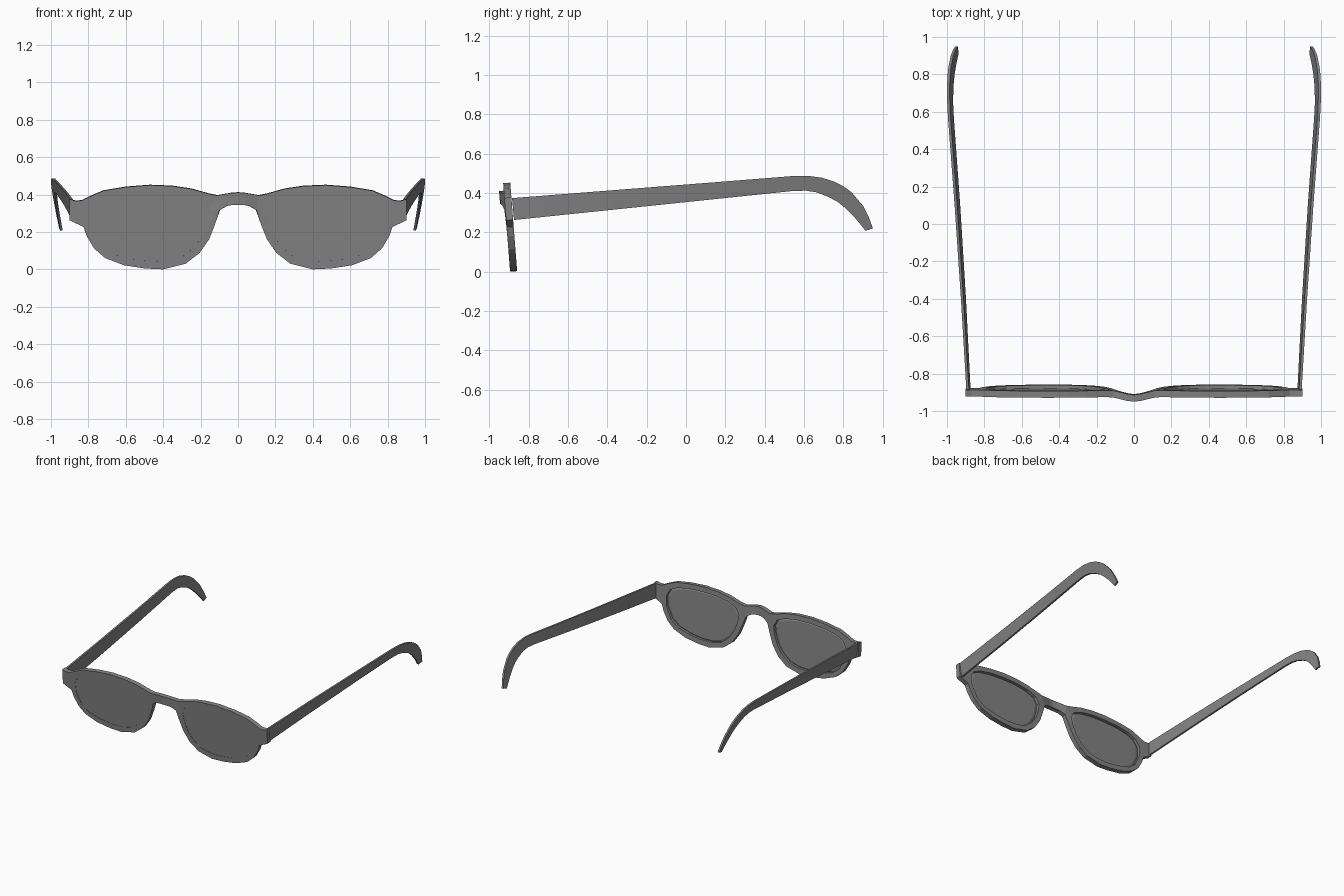
import bpy, bmesh, math

old = bpy.data.objects.get("Cube")
if old:
    bpy.data.objects.remove(old, do_unlink=True)

grey = bpy.data.materials.new("mid grey")
grey.use_nodes = True
COLOUR = (0.23, 0.23, 0.23, 1)
grey.diffuse_color = COLOUR
grey.node_tree.nodes["Principled BSDF"].inputs["Base Color"].default_value = COLOUR


def finish(name, bm):
    """Turn a bmesh into a linked, coloured object."""
    mesh = bpy.data.meshes.new(name)
    bm.to_mesh(mesh)
    bm.free()
    mesh.materials.append(grey)
    ob = bpy.data.objects.new(name, mesh)
    bpy.context.collection.objects.link(ob)
    return ob


def smooth(ob):
    bpy.ops.object.select_all(action='DESELECT')
    ob.select_set(True)
    bpy.context.view_layer.objects.active = ob
    bpy.ops.object.shade_smooth_by_angle(angle=math.radians(30))


def front_y(x, z):
    """Leaning front plane, with the bridge bowed forward."""
    bow = max(0.0, 1 - abs(x) / 0.14)
    return -0.894 - 0.078 * z - 0.024 * bow * bow * (3 - 2 * bow)


# Left half of the rim outline, from the bridge top round to the bridge underside (x, z)
RIM = [(0, .41), (.04, .408), (.075, .402), (.115, .395), (.16, .405), (.25, .43), (.35, .445),
       (.47, .45), (.6, .44), (.72, .42), (.79, .39), (.835, .367), (.87, .366), (.9, .375),
       (.9, .262), (.825, .226), (.81, .18), (.77, .112), (.71, .06), (.61, .022), (.5, .005),
       (.4, 0), (.28, .03), (.205, .088), (.155, .16), (.125, .235), (.11, .28), (.1, .315),
       (.065, .337), (.035, .343), (0, .345)]
# Lens opening (x, z)
EYE = [(.47, .41), (.6, .402), (.7, .382), (.76, .352), (.79, .30), (.785, .22), (.74, .13),
       (.68, .085), (.58, .057), (.47, .042), (.38, .045), (.30, .065), (.235, .115),
       (.19, .18), (.165, .25), (.155, .31), (.18, .36), (.25, .39), (.35, .407)]

# Front frame: filled half sheet, mirrored and thickened
bm = bmesh.new()
edges = []
for loop in (RIM, EYE):
    vs = [bm.verts.new((x, 0, z)) for x, z in loop]
    edges += [bm.edges.new((a, b)) for a, b in zip(vs, vs[1:] + vs[:1])]
bmesh.ops.triangle_fill(bm, edges=edges, use_beauty=True, normal=(0, -1, 0))
for f in bm.faces:
    f.normal_update()
    if f.normal.y > 0:
        f.normal_flip()
for v in bm.verts:
    v.co.y = front_y(v.co.x, v.co.z)
frame = finish("front_frame", bm)
mirror = frame.modifiers.new("mirror", 'MIRROR')
mirror.use_clip = True
solid = frame.modifiers.new("thickness", 'SOLIDIFY')
solid.thickness = 0.036
solid.offset = -1


def make_lens(name, side):
    """Thin plate in the opening, with a chamfered back edge."""
    bm = bmesh.new()
    cx, cz = 0.475, 0.23
    rings = []
    for scale, depth in ((1, .002), (1, .014), (.93, .020)):
        ring = []
        for px, pz in EYE:
            x, z = cx + (px - cx) * scale, cz + (pz - cz) * scale
            ring.append(bm.verts.new((side * x, -0.894 - 0.078 * z + depth, z)))
        rings.append(ring)
    n = len(EYE)
    for a, b in zip(rings, rings[1:]):
        for i in range(n):
            j = (i + 1) % n
            bm.faces.new((a[i], a[j], b[j], b[i]))
    bm.faces.new(rings[0])
    bm.faces.new(rings[-1])
    bmesh.ops.recalc_face_normals(bm, faces=bm.faces)
    return finish(name, bm)


# Temple arm stations: top edge (y, z), bottom edge (y, z)
ARM = [(-.884, .374, -.874, .263), (-.4, .412, -.4, .312), (.1, .451, .1, .364),
       (.54, .486, .54, .41), (.62, .487, .61, .412), (.69, .478, .665, .403),
       (.756, .457, .726, .379), (.80, .434, .77, .355), (.84, .405, .81, .323),
       (.90, .335, .86, .272), (.93, .275, .89, .236), (.95, .220, .912, .208)]


def arm_x(y, z):
    """Outer face: splayed outwards and twisting inwards at the bottom."""
    twist = 0.08 + 0.15 * min(1, max(0, (y + .88) / 1.4))
    return 0.996 + 0.061 * (y - .6) - twist * (.485 - z)


def make_arm(name, side):
    bm = bmesh.new()
    rings = []
    for yt, zt, yb, zb in ARM:
        pts = [(yt, zt, 0), (yb, zb, 0), (yb, zb, .014), (yt, zt, .014)]
        rings.append([bm.verts.new((side * min(1, arm_x(y, z) - t * 1.0), y, z))
                      for y, z, t in pts])
    for a, b in zip(rings, rings[1:]):
        for i in range(4):
            j = (i + 1) % 4
            bm.faces.new((a[i], a[j], b[j], b[i]))
    bm.faces.new(rings[0])
    bm.faces.new(rings[-1])
    bmesh.ops.recalc_face_normals(bm, faces=bm.faces)
    smooth(finish(name, bm))


for label, side in (("left", 1), ("right", -1)):
    make_lens(label + "_lens", side)
    make_arm(label + "_temple_arm", side)
